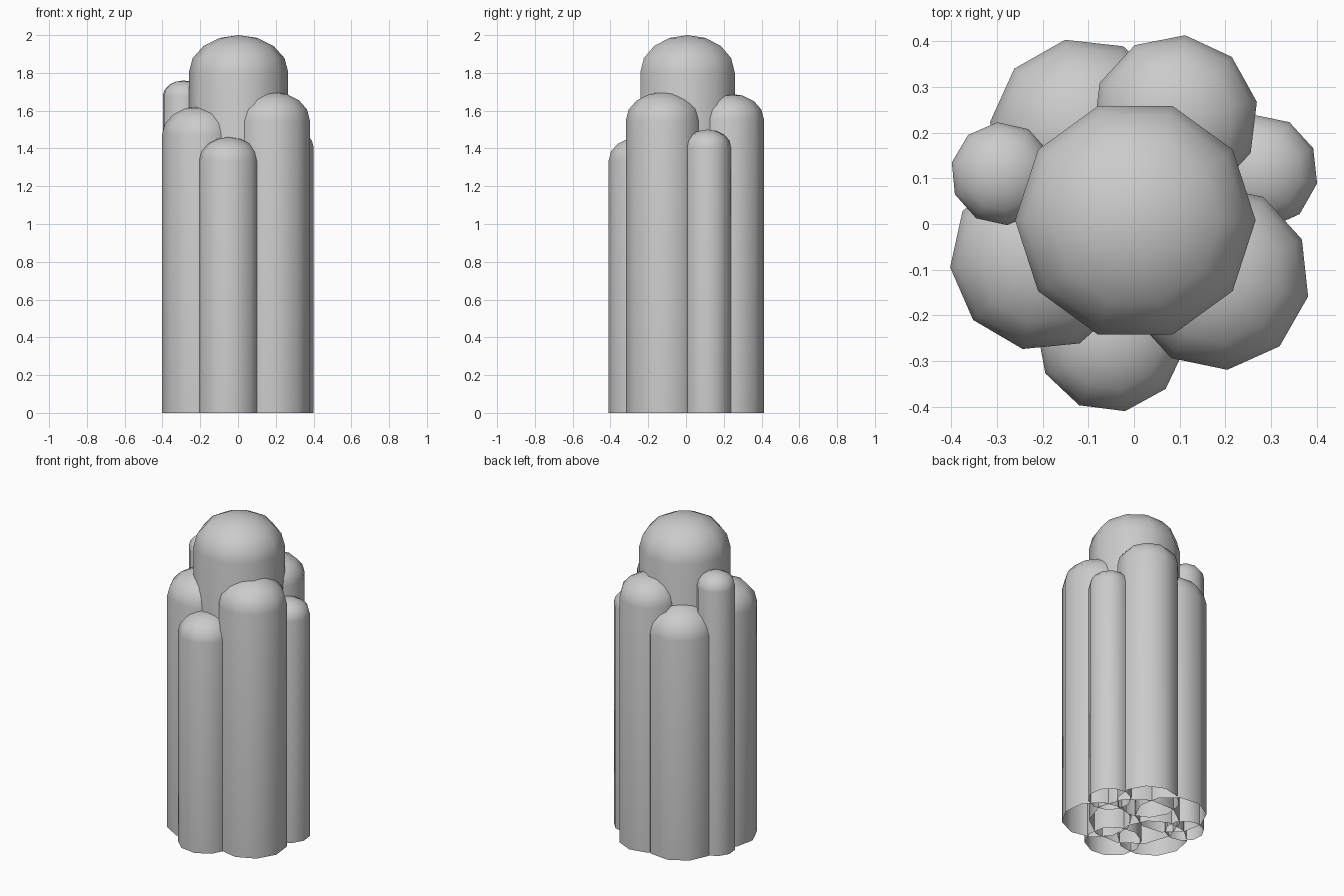
import bpy, bmesh, math

if "Cube" in bpy.data.objects:
    bpy.data.objects.remove(bpy.data.objects["Cube"])

SIDES, RINGS, SQUASH = 10, 4, 0.75

def column(name, x, y, radius, top, turn):
    """Ten-sided tube, open at the base, closed by a flattened dome."""
    bm = bmesh.new()
    dome = radius * SQUASH
    profile = [(radius, 0.0)]
    for i in range(RINGS):
        a = math.pi / 2 * i / RINGS
        profile.append((radius * math.cos(a), top - dome + dome * math.sin(a)))
    loops = []
    for r, z in profile:
        loops.append([bm.verts.new((r * math.cos(math.radians(turn) + math.tau * k / SIDES),
                                    r * math.sin(math.radians(turn) + math.tau * k / SIDES), z))
                      for k in range(SIDES)])
    for low, high in zip(loops, loops[1:]):
        for k in range(SIDES):
            n = (k + 1) % SIDES
            bm.faces.new((low[k], low[n], high[n], high[k]))
    tip = bm.verts.new((0, 0, top))
    for k in range(SIDES):
        bm.faces.new((loops[-1][k], loops[-1][(k + 1) % SIDES], tip))
    for f in bm.faces:
        f.smooth = True
    mesh = bpy.data.meshes.new(name)
    bm.to_mesh(mesh)
    bm.free()
    ob = bpy.data.objects.new(name, mesh)
    ob.location = (x, y, 0)
    bpy.context.collection.objects.link(ob)

# Tall middle column, then the ring of shorter ones around it
column("centre_column", 0.003, 0.008, 0.263, 2.00, 0)
column("front_right_column", 0.182, -0.117, 0.203, 1.70, -83.8)
column("front_column", -0.05, -0.248, 0.164, 1.46, -79.3)
column("front_left_column", -0.20, -0.075, 0.203, 1.625, 185.6)
column("left_small_column", -0.288, 0.11, 0.113, 1.76, 95.5)
column("back_left_column", -0.109, 0.20, 0.207, 1.55, 101.6)
column("back_right_column", 0.09, 0.232, 0.182, 1.69, 83.1)
column("right_small_column", 0.278, 0.114, 0.125, 1.50, -11.6)
